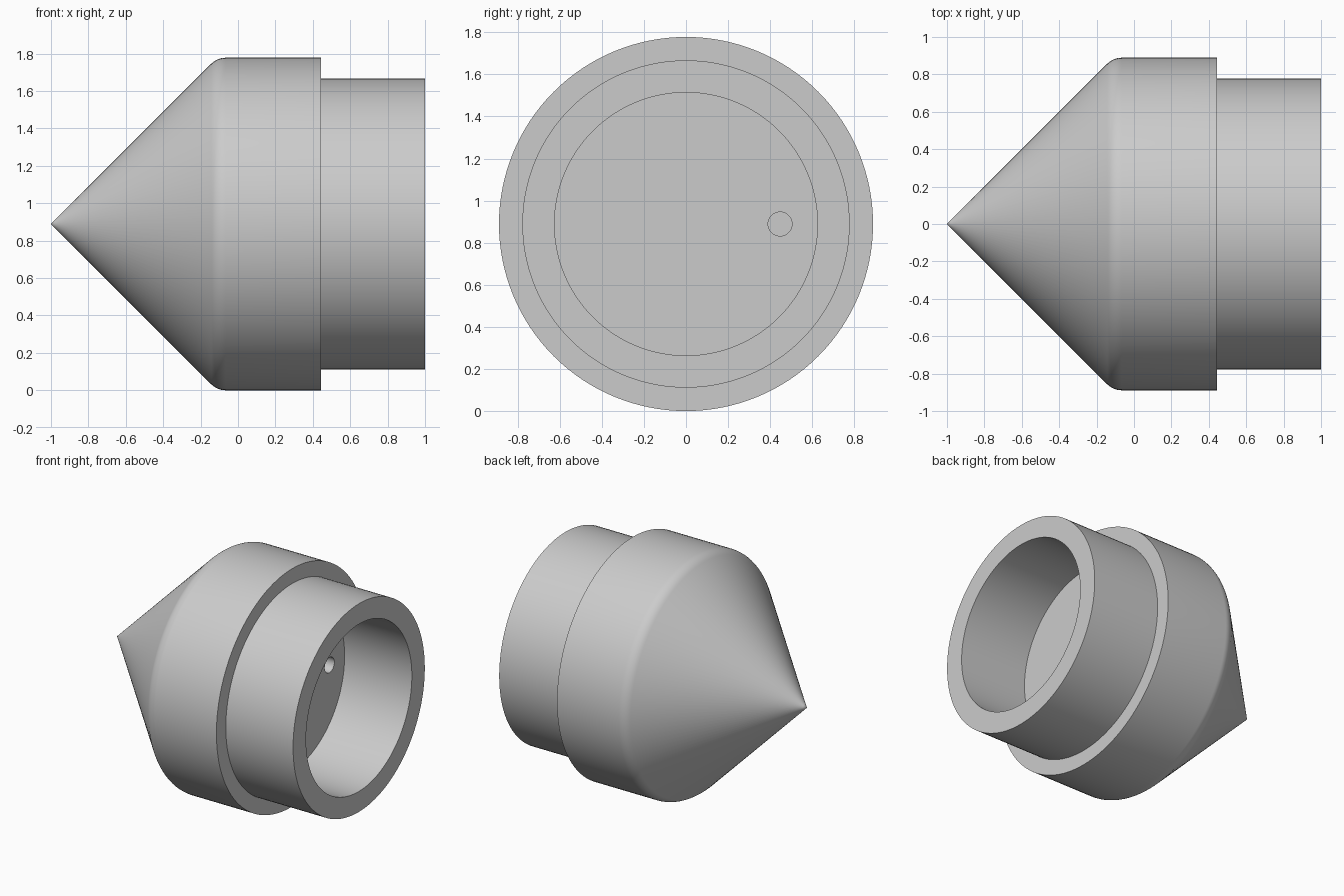
import bpy, bmesh, math
from mathutils import Vector

if "Cube" in bpy.data.objects:
    bpy.data.objects.remove(bpy.data.objects["Cube"], do_unlink=True)

RADIUS = 0.889        # outer body, also the height of the axis
NECK, BORE = 0.778, 0.625
SHOULDER = 0.444      # end of the body and floor of the socket
FILLET = 0.11
SEGMENTS = 128

grey = bpy.data.materials.new("plain_grey")
grey.use_nodes = True
grey.diffuse_color = (0.6, 0.6, 0.6, 1)
grey.node_tree.nodes["Principled BSDF"].inputs["Base Color"].default_value = (0.6, 0.6, 0.6, 1)

# Half profile (x, radius): cone tip, rounded shoulder, body, neck, socket
fillet_x = RADIUS - 1 + FILLET * math.tan(math.pi / 8)
profile = [(-1, 0), (-0.98, 0.02)]
for i in range(9):
    a = math.radians(135 - 45 * i / 8)
    profile.append((fillet_x + FILLET * math.cos(a), RADIUS - FILLET + FILLET * math.sin(a)))
profile += [(SHOULDER, RADIUS), (SHOULDER, NECK), (1, NECK), (1, BORE),
            (SHOULDER, BORE), (SHOULDER, 0)]

# Lathe the profile around the x axis
bm = bmesh.new()
verts = [bm.verts.new((x, 0, r)) for x, r in profile]
edges = [bm.edges.new(pair) for pair in zip(verts, verts[1:])]
bmesh.ops.spin(bm, geom=verts + edges, cent=(0, 0, 0), axis=(1, 0, 0),
               angle=math.tau, steps=SEGMENTS)
bmesh.ops.remove_doubles(bm, verts=bm.verts, dist=1e-4)
# Join the socket floor into one flat face
floor = [f for f in bm.faces
         if abs(f.calc_center_median().x - SHOULDER) < 1e-4
         and all(Vector(v.co.yz).length < BORE + 0.01 for v in f.verts)]
bmesh.ops.dissolve_faces(bm, faces=floor, use_verts=True)
bmesh.ops.recalc_face_normals(bm, faces=bm.faces)
mesh = bpy.data.meshes.new("conical_plug")
bm.to_mesh(mesh)
bm.free()
plug = bpy.data.objects.new("conical_plug", mesh)
plug.location.z = RADIUS
bpy.context.collection.objects.link(plug)
mesh.materials.append(grey)

# Small blind hole in the socket floor
bpy.ops.mesh.primitive_cylinder_add(vertices=48, radius=0.057, depth=0.4,
                                    location=(SHOULDER, 0.447, RADIUS),
                                    rotation=(0, math.pi / 2, 0))
cutter = bpy.context.object
cutter.name = "hole_cutter"
cutter.hide_render = True
cutter.data.materials.append(grey)

bpy.ops.object.select_all(action="DESELECT")
plug.select_set(True)
bpy.context.view_layer.objects.active = plug
cut = plug.modifiers.new("blind_hole", "BOOLEAN")
cut.operation = "DIFFERENCE"
cut.solver = "EXACT"
cut.object = cutter
bpy.ops.object.modifier_apply(modifier=cut.name)
bpy.data.objects.remove(cutter, do_unlink=True)

bpy.ops.object.shade_smooth_by_angle(angle=math.radians(30))
